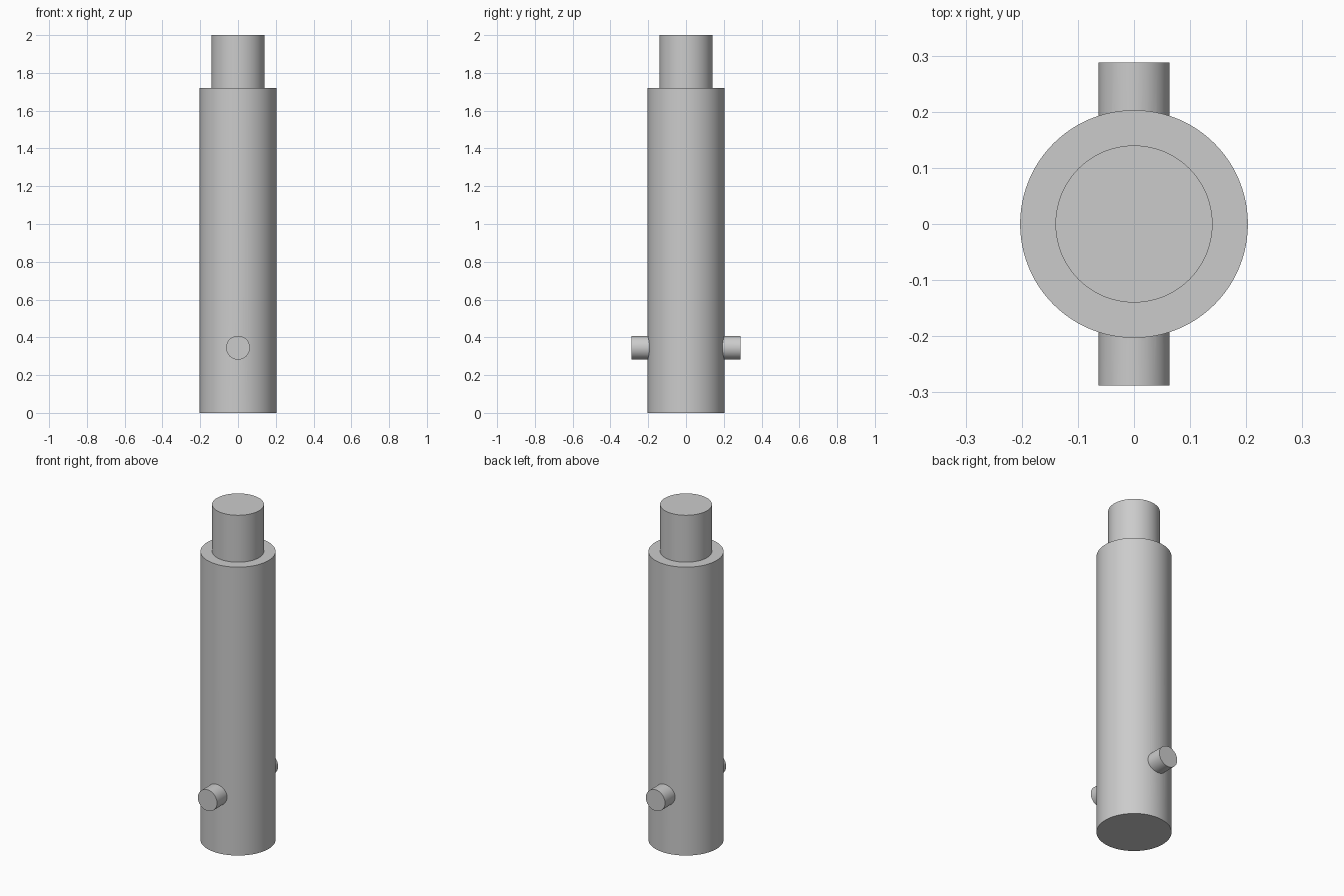
import bpy
import math

cube = bpy.data.objects.get("Cube")
if cube:
    bpy.data.objects.remove(cube, do_unlink=True)

# Single plain metal colour
GREY = (0.6, 0.6, 0.6, 1.0)
metal = bpy.data.materials.new("grey_metal")
metal.use_nodes = True
metal.diffuse_color = GREY
for node in metal.node_tree.nodes:
    if node.type == 'BSDF_PRINCIPLED':
        node.inputs["Base Color"].default_value = GREY


def cylinder(name, radius, length, centre, rotation=(0, 0, 0), sides=96):
    bpy.ops.mesh.primitive_cylinder_add(
        vertices=sides, radius=radius, depth=length,
        location=centre, rotation=rotation)
    obj = bpy.context.object
    obj.name = name
    obj.data.materials.append(metal)
    bpy.ops.object.shade_smooth_by_angle(angle=math.radians(30))
    return obj


def join_to(target, part):
    # Fuse a part into the target so that no inner faces remain
    mod = target.modifiers.new("join_" + part.name, 'BOOLEAN')
    mod.operation = 'UNION'
    mod.solver = 'EXACT'
    mod.object = part
    bpy.ops.object.select_all(action='DESELECT')
    bpy.context.view_layer.objects.active = target
    target.select_set(True)
    bpy.ops.object.modifier_apply(modifier=mod.name)
    bpy.data.objects.remove(part, do_unlink=True)


BODY_TOP, TOTAL_HEIGHT = 1.72, 2.0
BODY_RADIUS, NECK_RADIUS = 0.203, 0.14
PIN_RADIUS, PIN_LENGTH, PIN_HEIGHT = 0.063, 0.576, 0.345
OVERLAP = 0.1

# Main shaft, narrower neck and cross pin
shaft = cylinder("stepped_shaft", BODY_RADIUS, BODY_TOP, (0, 0, BODY_TOP / 2))
neck_bottom = BODY_TOP - OVERLAP
neck = cylinder("neck", NECK_RADIUS, TOTAL_HEIGHT - neck_bottom,
                (0, 0, (TOTAL_HEIGHT + neck_bottom) / 2))
pin = cylinder("cross_pin", PIN_RADIUS, PIN_LENGTH, (0, 0, PIN_HEIGHT),
               (math.pi / 2, 0, 0), sides=64)

join_to(shaft, neck)
join_to(shaft, pin)
bpy.ops.object.shade_smooth_by_angle(angle=math.radians(30))
